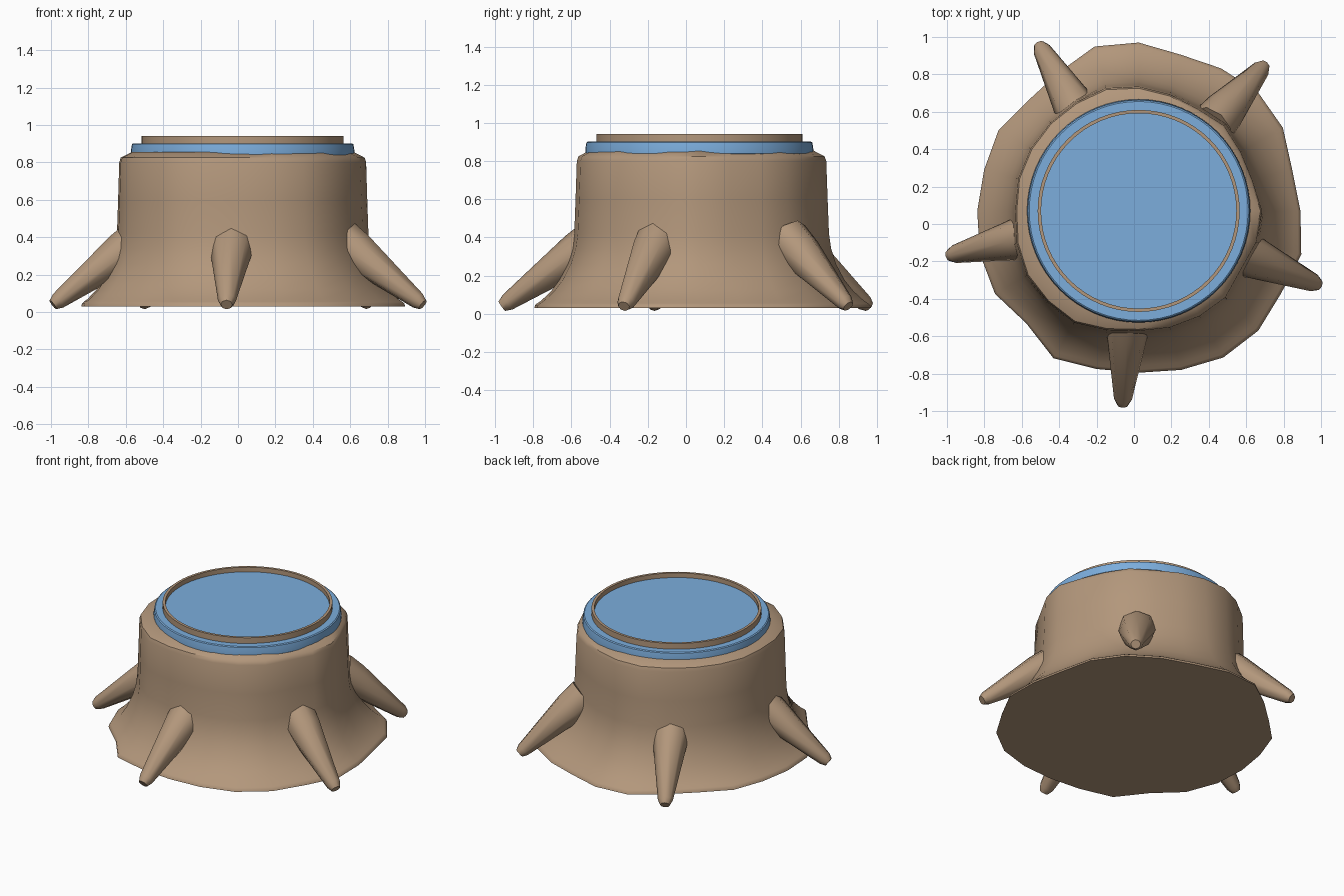
import bpy, bmesh, math
from mathutils import Vector

cube = bpy.data.objects.get("Cube")
if cube:
    bpy.data.objects.remove(cube, do_unlink=True)


def material(name, rgb):
    m = bpy.data.materials.new(name)
    m.use_nodes = True
    m.diffuse_color = (*rgb, 1)
    m.node_tree.nodes["Principled BSDF"].inputs["Base Color"].default_value = (*rgb, 1)
    return m


BROWN = material("bark brown", (0.45, 0.31, 0.2))
BLUE = material("light blue", (0.2, 0.42, 0.72))
CENTRE = Vector((0.025, 0.07, 0))


def loft(name, rings, mat, angle=35):
    """Skin a list of equal-length point rings and cap both ends."""
    bm = bmesh.new()
    loops = [[bm.verts.new(p) for p in ring] for ring in rings]
    for a, b in zip(loops, loops[1:]):
        for i in range(len(a)):
            j = (i + 1) % len(a)
            bm.faces.new((a[i], a[j], b[j], b[i]))
    bm.faces.new(loops[0])
    bm.faces.new(loops[-1])
    bmesh.ops.recalc_face_normals(bm, faces=bm.faces)
    mesh = bpy.data.meshes.new(name)
    bm.to_mesh(mesh)
    bm.free()
    mesh.materials.append(mat)
    obj = bpy.data.objects.new(name, mesh)
    bpy.context.collection.objects.link(obj)
    bpy.ops.object.select_all(action="DESELECT")
    obj.select_set(True)
    bpy.context.view_layer.objects.active = obj
    bpy.ops.object.shade_smooth_by_angle(angle=math.radians(angle))
    return obj


def outline(radii, z):
    step = math.tau / len(radii)
    return [CENTRE + Vector((r * math.cos(i * step), r * math.sin(i * step), z))
            for i, r in enumerate(radii)]


def circle(r, z, n=64):
    return outline([r] * n, z)


# Uneven trunk: outline radii at the foot and at the shoulder, every 15 degrees
foot = [.865, .85, .89, .9, .88, .865, .9, .91, .855, .835, .865, .855,
        .863, .88, .887, .85, .91, .875, .865, .88, .905, .905, .88, .9]
shoulder = [.66, .63, .63, .645, .63, .645, .665, .68, .67, .667, .667, .667,
            .66, .675, .69, .687, .69, .66, .642, .645, .65, .655, .63, .65]
# Height and amount of flare, from the foot lip up to the shoulder
flare = [(.03, 1), (.045, .98), (.055, .93), (.07, .83), (.12, .6), (.18, .4),
         (.26, .22), (.34, .11), (.42, .06), (.6, .03), (.8, 0), (.825, -.04)]
rings = [outline([s + (f - s) * t for f, s in zip(foot, shoulder)], z) for z, t in flare]
rings.append(outline([s * .9 for s in shoulder], .855))
rings.append(outline([.5] * len(foot), .86))
loft("trunk", rings, BROWN, 40)

# Rounded blue collar
loft("collar", [circle(.58, .82), circle(.597, .84), circle(.597, .865),
                circle(.592, .897), circle(.585, .902), circle(.5, .902)], BLUE)

# Thin raised rim with a recessed blue disc
loft("rim", [circle(.54, .88), circle(.54, .942), circle(.522, .942), circle(.522, .9)], BROWN)
loft("top_disc", [circle(.523, .895), circle(.523, .91)], BLUE)

# Tapered root spikes: plan position at the trunk and at the tip
spikes = {"front": ((-.035, -.57), (-.06, -.95)),
          "front_left": ((.64, -.18), (.975, -.32)),
          "back_left": ((.48, .60), (.69, .84)),
          "back_right": ((-.32, .63), (-.5, .945)),
          "front_right": ((-.62, -.08), (-.975, -.165))}
for side, (base, tip) in spikes.items():
    a, b = Vector((*base, .32)), Vector((*tip, .05))
    axis = (b - a).normalized()
    across = axis.cross(Vector((0, 0, 1))).normalized()
    up = across.cross(axis)
    rings = []
    for t, r in ((-.3, .115), (0, .108), (.96, .046), (1.04, .03)):
        c = a.lerp(b, t)
        rings.append([c + r * (across * math.cos(k * math.tau / 8) * 1.05
                               + up * math.sin(k * math.tau / 8)) for k in range(8)])
    loft("root_spike_" + side, rings, BROWN, 50)
